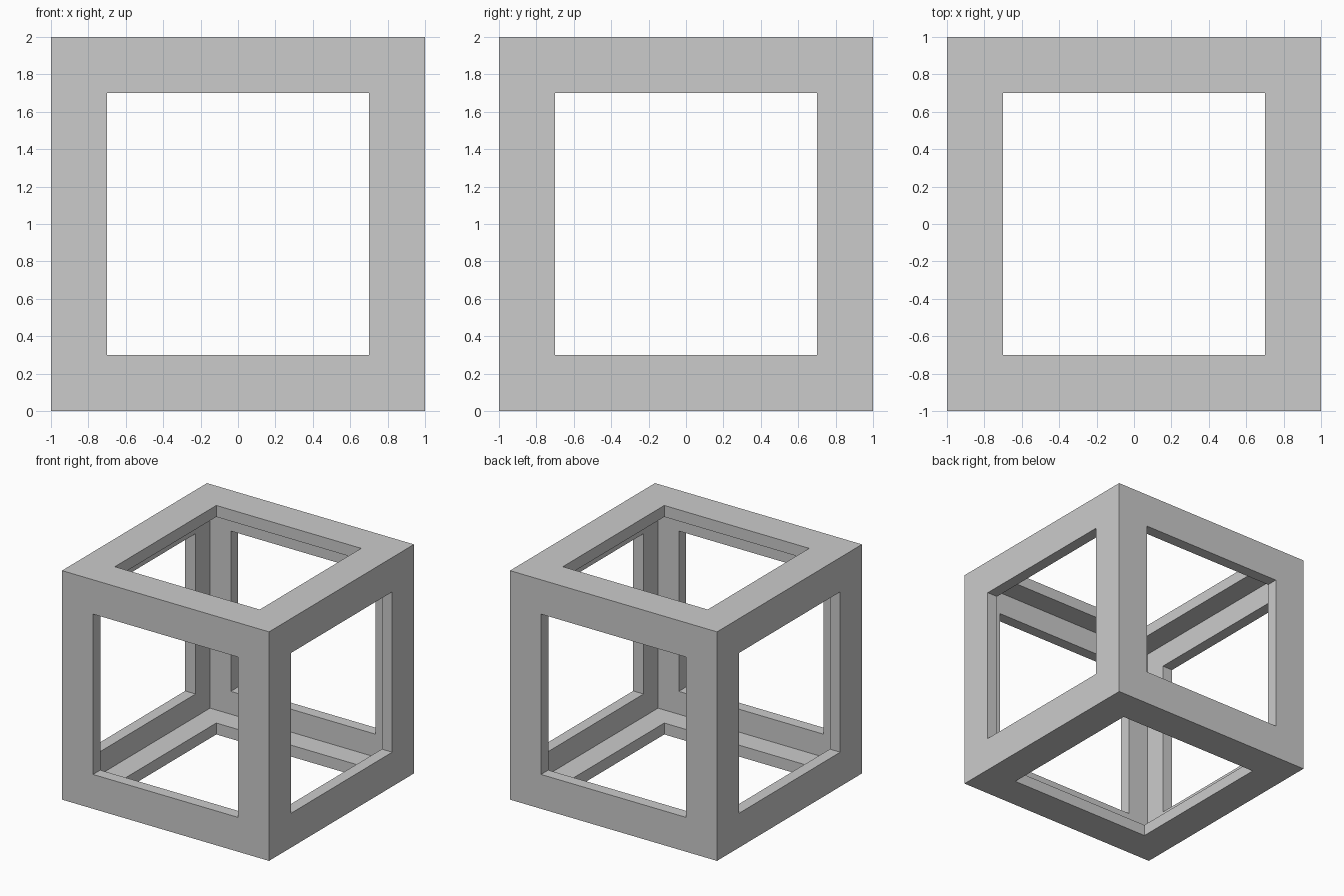
import bpy, bmesh
from mathutils import Matrix

if "Cube" in bpy.data.objects:
    bpy.data.objects.remove(bpy.data.objects["Cube"])

SIZE, BORDER, WALL = 2.0, 0.3, 0.1

# Cube with a square window opened in every side
bm = bmesh.new()
bmesh.ops.create_cube(bm, size=SIZE, matrix=Matrix.Translation((0, 0, SIZE / 2)))
panes = list(bm.faces)
bmesh.ops.inset_individual(bm, faces=panes, thickness=BORDER, use_even_offset=True)
bmesh.ops.delete(bm, geom=panes, context='FACES')

mesh = bpy.data.meshes.new("cube_frame")
bm.to_mesh(mesh)
bm.free()
frame = bpy.data.objects.new("cube_frame", mesh)
bpy.context.collection.objects.link(frame)

# Wall thickness grows inward, leaving L-shaped edge bars
solid = frame.modifiers.new("wall_thickness", 'SOLIDIFY')
solid.thickness = WALL
solid.offset = -1
solid.use_even_offset = True
